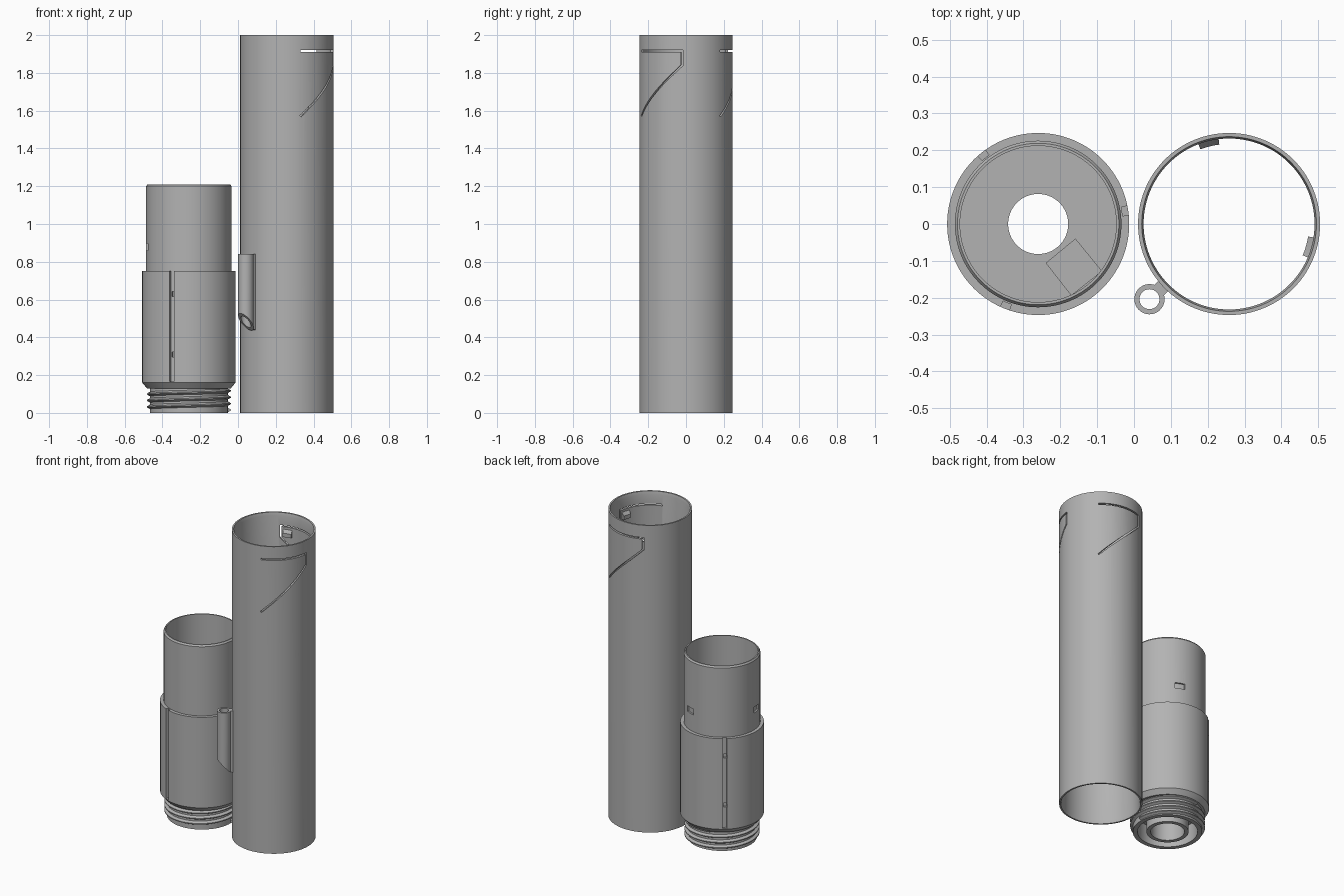
import bpy, bmesh, math
from math import cos, sin, radians
from mathutils import Vector

if "Cube" in bpy.data.objects:
    bpy.data.objects.remove(bpy.data.objects["Cube"])

grey = bpy.data.materials.new("plain grey")
grey.diffuse_color = (0.45, 0.45, 0.45, 1)
grey.use_nodes = True
grey.node_tree.nodes["Principled BSDF"].inputs["Base Color"].default_value = grey.diffuse_color

BODY_X, TUBE_X = -0.26, 0.258
SEG = 112


def loft(name, rings, x=0.0, closed=False):
    """Skin a list of equal point rings; cap the ends unless closed."""
    bm = bmesh.new()
    vs = [[bm.verts.new(p) for p in ring] for ring in rings]
    n, m = len(rings), len(rings[0])
    for i in range(n if closed else n - 1):
        a, b = vs[i], vs[(i + 1) % n]
        for j in range(m):
            k = (j + 1) % m
            bm.faces.new((a[j], a[k], b[k], b[j]))
    if not closed:
        bm.faces.new(vs[0])
        bm.faces.new(vs[-1])
    bmesh.ops.recalc_face_normals(bm, faces=bm.faces)
    me = bpy.data.meshes.new(name)
    bm.to_mesh(me)
    bm.free()
    me.materials.append(grey)
    ob = bpy.data.objects.new(name, me)
    ob.location.x = x
    bpy.context.collection.objects.link(ob)
    return ob


def polar(r, deg, z):
    return Vector((r * cos(radians(deg)), r * sin(radians(deg)), z))


def lathe(name, profile, x):
    rings = [[polar(r, 360 * i / SEG, z) for r, z in profile] for i in range(SEG)]
    return loft(name, rings, x, closed=True)


def arc_block(name, section, a0, a1, x, steps=6):
    """Section of (radius, z) swept between two angles."""
    rings = [[polar(r, a0 + (a1 - a0) * i / steps, z) for r, z in section]
             for i in range(steps + 1)]
    return loft(name, rings, x)


def box_section(r0, r1, z0, z1):
    return [(r0, z0), (r1, z0), (r1, z1), (r0, z1)]


def cut(target, cutters):
    for c in cutters:
        mod = target.modifiers.new("cut", 'BOOLEAN')
        mod.object, mod.operation, mod.solver = c, 'DIFFERENCE', 'EXACT'
        bpy.context.view_layer.objects.active = target
        bpy.ops.object.modifier_apply(modifier=mod.name)
        bpy.data.objects.remove(c)


def smooth(ob):
    bpy.ops.object.select_all(action='DESELECT')
    ob.select_set(True)
    bpy.context.view_layer.objects.active = ob
    bpy.ops.object.shade_smooth_by_angle(angle=radians(25))


# inner body: hollow cup with collar, floor with centre hole, lower double wall
body = lathe("inner_body", [
    (0.206, 0), (0.206, 0.13), (0.222, 0.13), (0.247, 0.16), (0.247, 0.75),
    (0.226, 0.75), (0.226, 1.2), (0.219, 1.21), (0.212, 1.21), (0.212, 0.17),
    (0.0815, 0.17), (0.0815, 0.13), (0.1, 0.13), (0.1, 0), (0.125, 0),
    (0.125, 0.12), (0.178, 0.12), (0.178, 0)], BODY_X)

cutters = []
# three long keyways in the collar, each with two small pits
for a in (8.5, 128.5, 248.5):
    cutters.append(arc_block("keyway", box_section(0.23, 0.26, 0.165, 0.77),
                             a - 3, a + 3, BODY_X))
    for z in (0.31, 0.63):
        cutters.append(arc_block("keyway_pit", box_section(0.218, 0.26, z - 0.013, z + 0.013),
                                 a - 1.5, a + 3.5, BODY_X))
# two latch pockets in the upper wall
for a in (69, 189):
    cutters.append(arc_block("latch_pocket", [(0.216, 0.86), (0.24, 0.86), (0.24, 0.897), (0.216, 0.897)],
                             a - 8, a + 8, BODY_X))
# rectangular recess in the floor
corners = [(-0.159, -0.041), (-0.238, -0.106), (-0.17, -0.193), (-0.088, -0.128)]
cutters.append(loft("floor_recess", [[(x, y, z) for x, y in corners] for z in (0.155, 0.2)]))
cut(body, cutters)
smooth(body)

# screw thread around the foot
thread_rings = []
turns, pitch = 3.3, 0.034
for i in range(int(turns * 72) + 1):
    a = 5 * i
    z = 0.008 + pitch * a / 360
    thread_rings.append([polar(0.2, a, z - 0.008), polar(0.222, a, z + 0.004),
                         polar(0.222, a, z + 0.010), polar(0.2, a, z + 0.022)])
smooth(loft("screw_thread", thread_rings, BODY_X))

# outer tube, open at both ends with eased inner rims
tube = lathe("outer_tube", [(0.247, 0), (0.247, 2), (0.237, 2), (0.232, 1.98),
                            (0.232, 0.02), (0.237, 0)], TUBE_X)


def spring_slot(end):
    """Thin slit: along the top, down the free end, then slanting back."""
    start, w = end - 68, 0.005
    corner = [(start, 1.915), (end, 1.915), (end, 1.84), (start, 1.57)]
    path = []
    for (a0, z0), (a1, z1) in zip(corner, corner[1:]):
        n = max(1, round(abs(a1 - a0) / 4))
        path += [(a0 + (a1 - a0) * i / n, z0 + (z1 - z0) * i / n) for i in range(n)]
    path.append(corner[-1])
    pts = [Vector((radians(a) * 0.24, z)) for a, z in path]
    rings = []
    for i, p in enumerate(pts):
        d0 = (p - pts[i - 1]).normalized() if i else (pts[1] - p).normalized()
        d1 = (pts[i + 1] - p).normalized() if i < len(pts) - 1 else d0
        n0, n1 = Vector((-d0.y, d0.x)), Vector((-d1.y, d1.x))
        side = (n0 + n1) * (w / (1 + n0.dot(n1)))      # mitred offset
        ring = []
        for q, r in ((p + side, 0.22), (p + side, 0.26), (p - side, 0.26), (p - side, 0.22)):
            ring.append(polar(r, math.degrees(q.x / 0.24), q.y))
        rings.append(ring)
    return loft("spring_slot", rings, TUBE_X)


# two spring tabs, each with an inner wedge latch
ENDS = (-5, 115)
cut(tube, [spring_slot(e) for e in ENDS])
smooth(tube)
for e in ENDS:
    smooth(arc_block("latch_wedge", [(0.236, 1.9), (0.217, 1.875), (0.217, 1.85), (0.236, 1.85)],
                     e - 18, e - 4, TUBE_X))

# pen-loop style side sleeve with slanted lower end, joined by a web
cx, cy = 0.042, -0.204
out = Vector((cx - TUBE_X, cy, 0)).normalized()
side = Vector((-out.y, out.x, 0))


def foot(s):
    return 0.482 + 1.1 * s       # slanted lower edge, s measured outwards


def sleeve_point(r, a, top):
    s, t = r * cos(a), r * sin(a)
    p = Vector((cx, cy, 0)) + out * s + side * t
    p.z = 0.84 if top else foot(s)
    return p


rings = []
for i in range(40):
    a = 2 * math.pi * i / 40
    rings.append([sleeve_point(0.041, a, False), sleeve_point(0.041, a, True),
                  sleeve_point(0.027, a, True), sleeve_point(0.027, a, False)])
smooth(loft("side_sleeve", rings, closed=True))

web = []
for s in (-0.034, -0.06):
    ring = []
    for t, top in ((-0.019, False), (0.019, False), (0.019, True), (-0.019, True)):
        p = Vector((cx, cy, 0)) + out * s + side * t
        p.z = 0.84 if top else foot(max(s, -0.041))
        ring.append(p)
    web.append(ring)
loft("sleeve_web", web)
